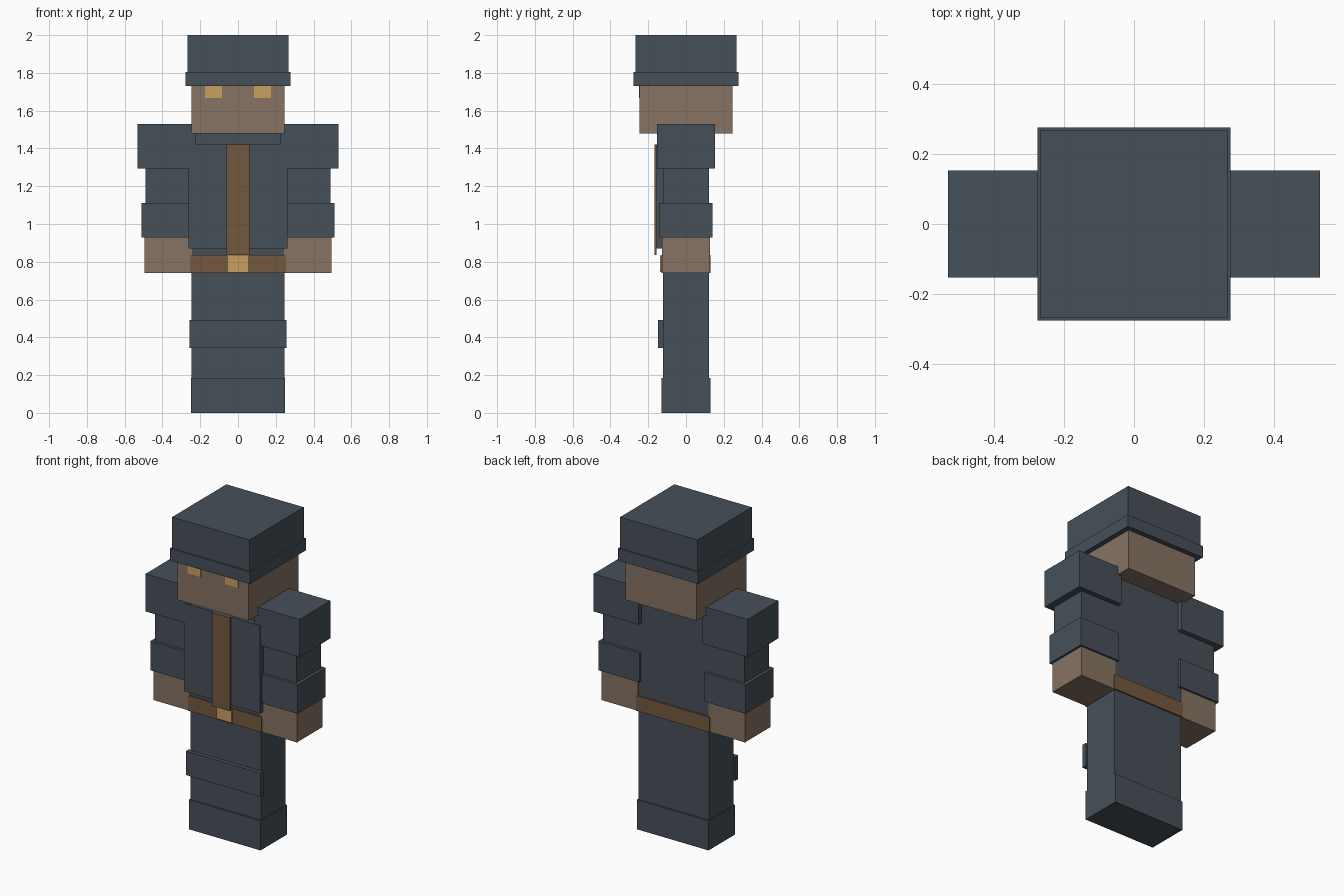
import bpy
from mathutils import Vector

if "Cube" in bpy.data.objects:
    bpy.data.objects.remove(bpy.data.objects["Cube"])


def material(name, r, g, b):
    """Flat colour given as 0-255 screen values, stored as linear."""
    lin = [((c / 255 + 0.055) / 1.055) ** 2.4 for c in (r, g, b)]
    m = bpy.data.materials.new(name)
    m.diffuse_color = (*lin, 1)
    m.use_nodes = True
    m.node_tree.nodes["Principled BSDF"].inputs["Base Color"].default_value = m.diffuse_color
    return m


SLATE = material("slate cloth", 70, 80, 88)
SKIN = material("tan skin", 134, 115, 99)
LEATHER = material("brown leather", 117, 88, 62)
GOLD = material("gold", 200, 160, 95)


def box(name, mat, x, y, z):
    """Box spanning the (min, max) pairs x, y and z."""
    lo, hi = Vector((x[0], y[0], z[0])), Vector((x[1], y[1], z[1]))
    bpy.ops.mesh.primitive_cube_add(size=1, location=(lo + hi) / 2)
    ob = bpy.context.object
    ob.name = name
    ob.scale = hi - lo
    bpy.ops.object.transform_apply(location=False, rotation=False, scale=True)
    ob.data.materials.append(mat)
    return ob


def mid(h):
    return (-h, h)


# Head and hat
box("head", SKIN, mid(0.246), mid(0.246), (1.48, 1.78))
box("hat_crown", SLATE, mid(0.268), mid(0.268), (1.77, 2.0))
box("hat_brim", SLATE, mid(0.277), mid(0.277), (1.73, 1.805))

# Torso, front vest, strap, belt
box("torso", SLATE, mid(0.245), mid(0.122), (0.74, 1.48))
box("vest", SLATE, mid(0.263), (-0.157, -0.118), (0.87, 1.42))
box("strap", LEATHER, mid(0.061), (-0.168, -0.155), (0.835, 1.42))
box("belt", LEATHER, mid(0.253), mid(0.131), (0.74, 0.835))
box("buckle", GOLD, mid(0.053), (-0.138, -0.13), (0.747, 0.832))

# Legs, knee guard, boots
box("legs", SLATE, mid(0.245), mid(0.122), (0.0, 0.74))
box("knee_guard", SLATE, mid(0.258), (-0.147, -0.118), (0.343, 0.492))
box("boots", SLATE, mid(0.248), mid(0.131), (0.0, 0.185))

# Mirrored parts: eyes and arms
for side, s in (("right", 1), ("left", -1)):
    def pair(name, mat, x, y, z):
        box(f"{side}_{name}", mat, sorted((s * x[0], s * x[1])), y, z)

    pair("eye", GOLD, (0.085, 0.175), (-0.25, -0.244), (1.667, 1.75))
    pair("sleeve", SLATE, (0.245, 0.49), mid(0.122), (0.93, 1.48))
    pair("shoulder_guard", SLATE, (0.222, 0.533), mid(0.153), (1.295, 1.53))
    pair("bracer", SLATE, (0.226, 0.51), mid(0.139), (0.928, 1.11))
    pair("hand", SKIN, (0.243, 0.496), mid(0.126), (0.74, 0.93))
